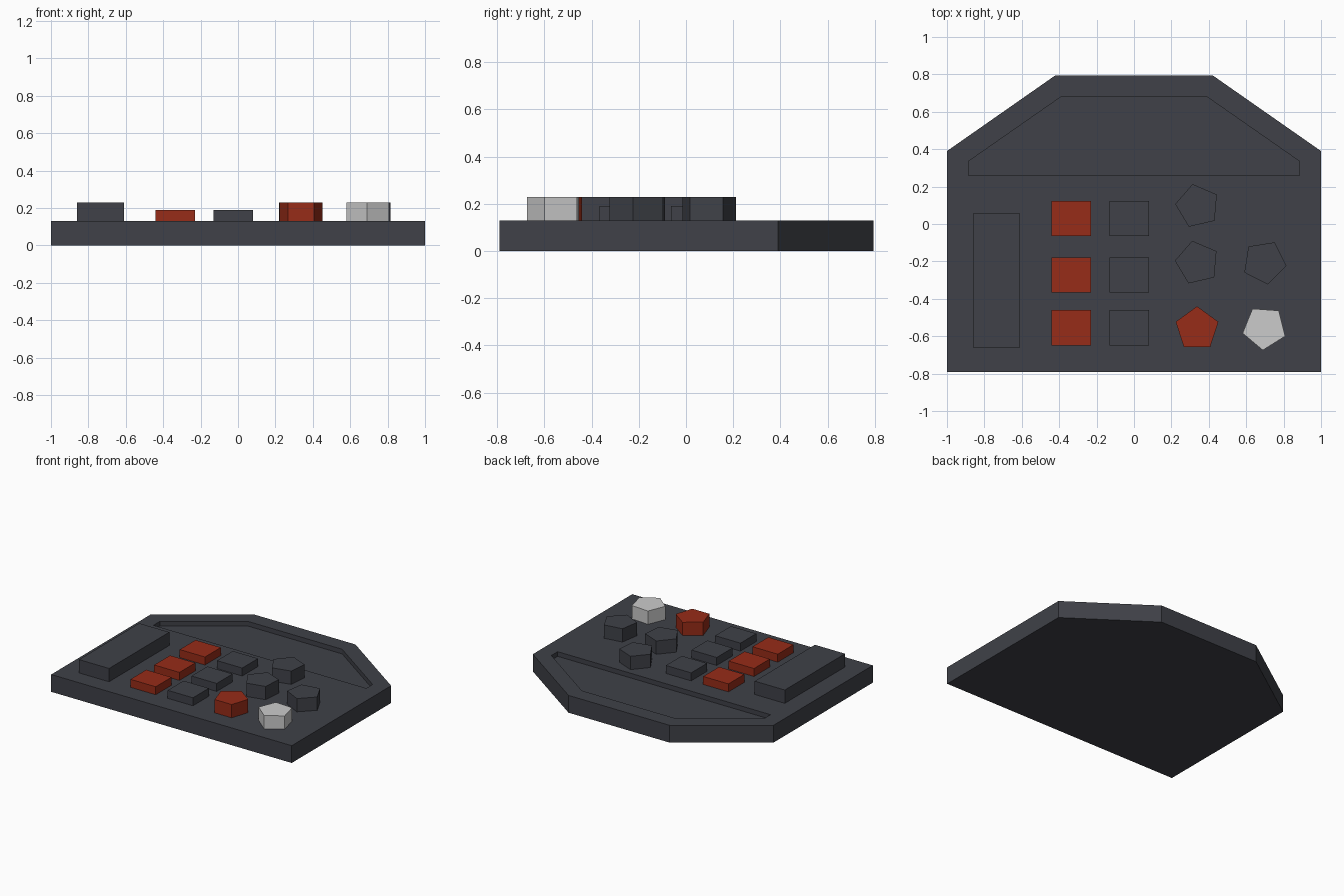
import bpy, bmesh
from math import cos, sin, pi, radians

if "Cube" in bpy.data.objects:
    bpy.data.objects.remove(bpy.data.objects["Cube"])

TOP = 0.13  # height of the plate


def material(name, color):
    m = bpy.data.materials.new(name)
    m.diffuse_color = (*color, 1)
    m.use_nodes = True
    m.node_tree.nodes["Principled BSDF"].inputs["Base Color"].default_value = m.diffuse_color
    return m


DARK = material("dark", (0.05, 0.053, 0.065))
RED = material("red", (0.31, 0.025, 0.009))
WHITE = material("pale_grey", (0.8, 0.8, 0.8))


def loft(name, rings, mat):
    """Skin a stack of (outline, z) rings and cap both ends."""
    bm = bmesh.new()
    loops = [[bm.verts.new((x, y, z)) for x, y in pts] for pts, z in rings]
    n = len(loops[0])
    for a, b in zip(loops, loops[1:]):
        for i in range(n):
            j = (i + 1) % n
            bm.faces.new((a[i], a[j], b[j], b[i]))
    bm.faces.new(loops[0][::-1])
    bm.faces.new(loops[-1])
    bmesh.ops.recalc_face_normals(bm, faces=bm.faces)
    mesh = bpy.data.meshes.new(name)
    bm.to_mesh(mesh)
    bm.free()
    mesh.materials.append(mat)
    obj = bpy.data.objects.new(name, mesh)
    bpy.context.collection.objects.link(obj)
    return obj


def mirrored(right):
    """Close a right-hand outline (front to back) with its mirror image."""
    return right + [(-x, y) for x, y in reversed(right)]


def block(name, x0, x1, y0, y1, top, mat):
    pts = [(x0, y0), (x1, y0), (x1, y1), (x0, y1)]
    loft(name, [(pts, TOP), (pts, top)], mat)


def knob(name, x, y, angle, mat):
    pts = [(x + 0.12 * cos(radians(angle) + i * 2 * pi / 5),
            y + 0.12 * sin(radians(angle) + i * 2 * pi / 5)) for i in range(5)]
    loft(name, [(pts, TOP), (pts, 0.23)], mat)


# Base plate with the shallow tray at the back
outer = mirrored([(1, -0.79), (1, 0.39), (0.42, 0.795)])
inner = mirrored([(0.885, 0.26), (0.885, 0.335), (0.39, 0.68)])
loft("base_plate", [(outer, 0), (outer, TOP), (inner, TOP), (inner, TOP - 0.035)], DARK)

# Long bar on the left
block("long_bar", -0.86, -0.61, -0.66, 0.055, 0.23, DARK)

# Two columns of rectangular buttons
for row, y in enumerate((0.03, -0.273, -0.555), 1):
    for label, x, mat in (("red", -0.335, RED), ("dark", -0.025, DARK)):
        block(f"{label}_button_{row}", x - 0.105, x + 0.105,
              y - 0.094, y + 0.094, 0.19, mat)

# Five-sided knobs
knob("back_knob", 0.34, 0.096, 103, DARK)
knob("middle_left_knob", 0.338, -0.207, 103, DARK)
knob("middle_right_knob", 0.697, -0.205, 63, DARK)
knob("red_knob", 0.337, -0.56, 90, RED)
knob("pale_knob", 0.697, -0.555, -94, WHITE)
